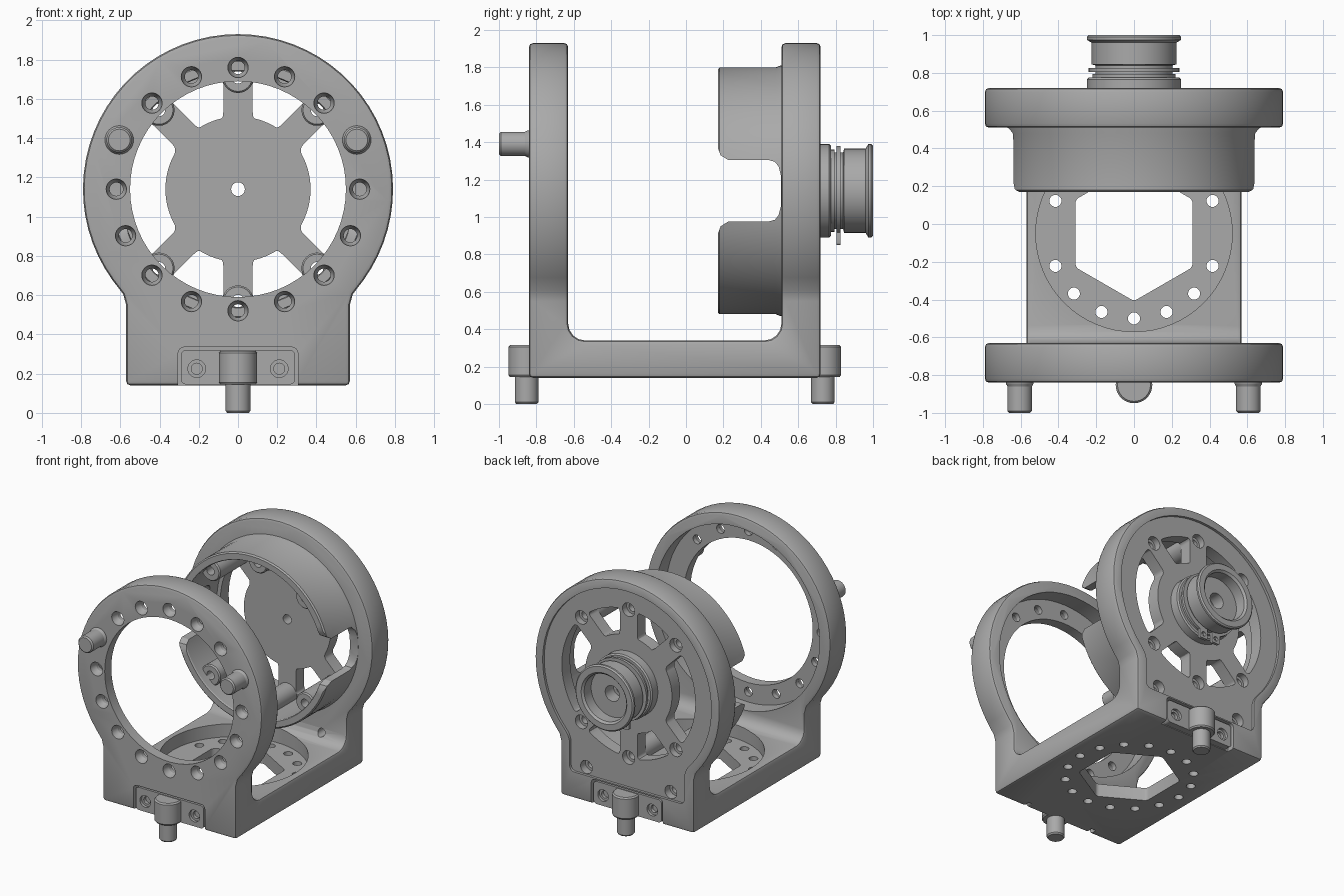
import bpy, bmesh
from math import pi, sin, cos, asin, radians
from mathutils import Vector

if "Cube" in bpy.data.objects:
    bpy.data.objects.remove(bpy.data.objects["Cube"])

steel = bpy.data.materials.new("grey metal")
steel.use_nodes = True
COLOR = (0.4, 0.4, 0.4, 1)
steel.diffuse_color = COLOR
steel.node_tree.nodes["Principled BSDF"].inputs["Base Color"].default_value = COLOR

MID = 1.14                      # height of the ring axis
FRONT, BACK = -0.84, 0.72       # outer faces of the frame
PLACE = {"X": lambda u, v, t: Vector((t, u, v)),
         "Y": lambda u, v, t: Vector((u, t, v)),
         "Z": lambda u, v, t: Vector((u, v, t))}


def polar(r, deg, cu=0.0, cv=MID):
    return (cu + r * cos(radians(deg)), cv + r * sin(radians(deg)))


def arc(r, a, b, n, cu=0.0, cv=MID):
    return [polar(r, a + (b - a) * i / n, cu, cv) for i in range(n + 1)]


def prism(bm, pts, axis, lo, hi, rounding=0.0):
    """Extrude a 2D outline along an axis, optionally rounding its corners."""
    f = PLACE[axis]
    rings = [[bm.verts.new(f(u, v, t)) for u, v in pts] for t in (lo, hi)]
    faces = [bm.faces.new(r) for r in rings]
    n = len(pts)
    sides = []
    for i in range(n):
        j = (i + 1) % n
        faces.append(bm.faces.new((rings[0][i], rings[0][j], rings[1][j], rings[1][i])))
        sides.append(bm.edges.get((rings[0][i], rings[1][i])))
    bmesh.ops.recalc_face_normals(bm, faces=faces)
    if rounding:
        sharp = [e for e in sides if e.calc_face_angle(0) > radians(35)]
        bmesh.ops.bevel(bm, geom=sharp, offset=rounding, segments=4, profile=0.5, affect="EDGES")


def rect(u0, u1, v0, v1):
    return [(u0, v0), (u1, v0), (u1, v1), (u0, v1)]


def lathe(bm, profile, axis, centre, n=32, hollow=False):
    """Turn (radius, position) pairs about an axis; hollow closes the loop."""
    f = PLACE[axis]
    rings = [[bm.verts.new(f(*polar(r, 360 * i / n, *centre), t)) for i in range(n)]
             for r, t in profile]
    pairs = list(zip(rings, rings[1:]))
    faces = []
    if hollow:
        pairs.append((rings[-1], rings[0]))
    else:
        faces += [bm.faces.new(rings[0]), bm.faces.new(rings[-1])]
    for a, b in pairs:
        for i in range(n):
            j = (i + 1) % n
            faces.append(bm.faces.new((a[i], a[j], b[j], b[i])))
    bmesh.ops.recalc_face_normals(bm, faces=faces)


def cyl(bm, r, axis, centre, lo, hi, n=32):
    lathe(bm, [(r, lo), (r, hi)], axis, centre, n)


def make(name, bm):
    mesh = bpy.data.meshes.new(name)
    bm.to_mesh(mesh)
    bm.free()
    mesh.materials.append(steel)
    ob = bpy.data.objects.new(name, mesh)
    bpy.context.collection.objects.link(ob)
    return ob


def bake(ob):
    bpy.context.view_layer.update()
    ob.data = bpy.data.meshes.new_from_object(ob.evaluated_get(bpy.context.evaluated_depsgraph_get()))
    ob.modifiers.clear()


def cut(ob, bm):
    tool = make("cutter", bm)
    mod = ob.modifiers.new("cut", "BOOLEAN")
    mod.operation, mod.solver, mod.object = "DIFFERENCE", "EXACT", tool
    bake(ob)
    bpy.data.objects.remove(tool)


def smooth(ob):
    bpy.ops.object.select_all(action="DESELECT")
    ob.select_set(True)
    bpy.context.view_layer.objects.active = ob
    bpy.ops.object.shade_smooth_by_angle(angle=radians(25))


# Frame: keyhole outline run front to back, then opened into a U
bm = bmesh.new()
half = [(0.57, 0.14), (0.57, 0.55), (0.585, 0.605)]
prism(bm, half + arc(0.79, -36, 216, 48) + [(-u, v) for u, v in reversed(half)], "Y", FRONT, BACK)
frame = make("frame", bm)
bm = bmesh.new()
prism(bm, rect(-0.63, 0.51, 0.34, 3), "X", -1, 1, 0.09)
cut(frame, bm)
bev = frame.modifiers.new("edges", "BEVEL")
bev.width, bev.segments, bev.limit_method, bev.angle_limit = 0.022, 2, "ANGLE", radians(40)
bake(frame)

# Front ring: opening, rear counterbore and countersunk holes
bm = bmesh.new()
lathe(bm, [(0.55, -0.9), (0.55, -0.76), (0.70, -0.76), (0.70, -0.6)], "Y", (0, MID), 64)
cut(frame, bm)
bm = bmesh.new()
for i in range(16):
    if i not in (1, 7):
        lathe(bm, [(0.054, -0.86), (0.05, -0.82), (0.034, -0.79), (0.034, -0.7)],
              "Y", polar(0.62, i * 22.5), 24)
cut(frame, bm)

# Floor: round recess, hexagonal window and circle of holes
bm = bmesh.new()
cyl(bm, 0.52, "Z", (0, -0.05), 0.24, 0.45, 64)
cut(frame, bm)
bm = bmesh.new()
prism(bm, [polar(0.358, 30 + 60 * i, 0, -0.05) for i in range(6)], "Z", 0.1, 0.3, 0.02)
for i in range(16):
    cyl(bm, 0.032, "Z", polar(0.45, i * 22.5, 0, -0.05), 0.1, 0.18 if i % 8 == 0 else 0.3, 20)
cut(frame, bm)

# Back plate: bore, recessed panel and bracket pockets
bm = bmesh.new()
cyl(bm, 0.61, "Y", (0, MID), 0.45, 0.60, 64)
prism(bm, [(0.49, 0.345), (0.49, 0.6)] + arc(0.72, -42, 222, 48) + [(-0.49, 0.6), (-0.49, 0.345)],
      "Y", 0.70, 0.8, 0.04)
for face in (FRONT, BACK):
    prism(bm, rect(-0.305, 0.305, 0.1, 0.335), "Y", face - 0.06, face + 0.06, 0.03)
cut(frame, bm)

# Back plate: six spokes, hub hole, screw holes
bm = bmesh.new()
spokes = [-45, 45, 90, 135, 225, 270, 315]
for a, b in zip(spokes, spokes[1:]):
    pi_, po = (asin(0.075 / r) * 180 / pi for r in (0.37, 0.57))
    prism(bm, arc(0.37, b - pi_, a + pi_, 14) + arc(0.57, a + po, b - po, 14), "Y", 0.55, 0.76, 0.03)
for a in spokes[1:]:
    lathe(bm, [(0.032, 0.5), (0.032, 0.65), (0.052, 0.65), (0.052, 0.76)], "Y", polar(0.57, a), 24)
cyl(bm, 0.035, "Y", (0, MID), 0.5, 0.8, 24)
for x in (-0.36, 0.36):
    lathe(bm, [(0.03, 0.45), (0.03, 0.64), (0.05, 0.64), (0.05, 0.76)], "Y", (x, 0.40), 24)
cut(frame, bm)

# Drum: thin shell notched on both sides
bm = bmesh.new()
lathe(bm, [(0.67, 0.605), (0.67, 0.505), (0.66, 0.48), (0.66, 0.18), (0.65, 0.17), (0.605, 0.17),
           (0.60, 0.18), (0.60, 0.605)], "Y", (0, MID), 72, True)
drum = make("drum", bm)
bm = bmesh.new()
notch = [(0.1, 0.24), (0.17, 0.23), (0.185, 0.19), (0.225, 0.165), (0.44, 0.165), (0.475, 0.155),
         (0.495, 0.13), (0.508, 0.08)]
prism(bm, [(y, MID + z) for y, z in notch] + [(y, MID - z) for y, z in reversed(notch)], "X", -1, 1)
cut(drum, bm)

# Screw bosses inside the drum
bm = bmesh.new()
for a in spokes[1:]:
    lathe(bm, [(0.08, 0.61), (0.08, 0.25), (0.072, 0.24), (0.032, 0.24), (0.032, 0.61)],
          "Y", polar(0.57, a), 24, True)
bosses = make("drum_bosses", bm)

# Hub: stepped hollow spool on the back
bm = bmesh.new()
lathe(bm, [(0.25, 0.69), (0.25, 0.765), (0.24, 0.775), (0.22, 0.775), (0.22, 0.795), (0.205, 0.795),
           (0.205, 0.84), (0.225, 0.845), (0.225, 0.96), (0.25, 0.975), (0.25, 0.99), (0.24, 1.0),
           (0.195, 1.0), (0.18, 0.985), (0.18, 0.90), (0.06, 0.90), (0.06, 0.80), (0.035, 0.80),
           (0.035, 0.69)], "Y", (0, MID), 48, True)
hub = make("hub", bm)

# Retaining clip with two drilled ears
bm = bmesh.new()
prism(bm, arc(0.24, -78, 258, 40) + arc(0.20, 258, -78, 40), "Y", 0.805, 0.825)
clip = make("retaining_clip", bm)
bm = bmesh.new()
for s in (-1, 1):
    prism(bm, rect(s * 0.055 - 0.035, s * 0.055 + 0.035, 0.85, 0.935), "Y", 0.804, 0.826, 0.012)
ears = make("clip_ears", bm)
bm = bmesh.new()
for s in (-1, 1):
    cyl(bm, 0.018, "Y", (s * 0.055, 0.885), 0.78, 0.85, 16)
cut(ears, bm)

# Front pins
bm = bmesh.new()
for a in (22.5, 157.5):
    lathe(bm, [(0.055, -1.0), (0.065, -0.99), (0.065, -0.86), (0.073, -0.845), (0.073, -0.82)],
          "Y", polar(0.655, a), 32)
pins = make("front_pins", bm)

# Foot brackets with a downward pin, front and back
brackets = []
for name, face, s in (("front", FRONT, -1), ("back", BACK, 1)):
    bm = bmesh.new()
    lo, hi = sorted((face - 0.07 * s, face - 0.008 * s))
    prism(bm, rect(-0.29, 0.29, 0.145, 0.32), "Y", lo, hi, 0.025)
    plate = make(name + "_bracket", bm)
    bm = bmesh.new()
    for x in (-0.21, 0.21):
        lathe(bm, [(0.045, face + 0.05 * s), (0.045, face - 0.03 * s), (0.028, face - 0.03 * s),
                   (0.028, face - 0.055 * s)], "Y", (x, 0.225), 24)
    cut(plate, bm)
    bm = bmesh.new()
    lathe(bm, [(0.055, 0), (0.063, 0.01), (0.063, 0.145), (0.09, 0.145), (0.097, 0.155),
               (0.097, 0.305), (0.087, 0.315)], "Z", (0, face + 0.012 * s), 32)
    brackets += [plate, make(name + "_foot_pin", bm)]

for ob in [frame, drum, bosses, hub, clip, ears, pins] + brackets:
    smooth(ob)
